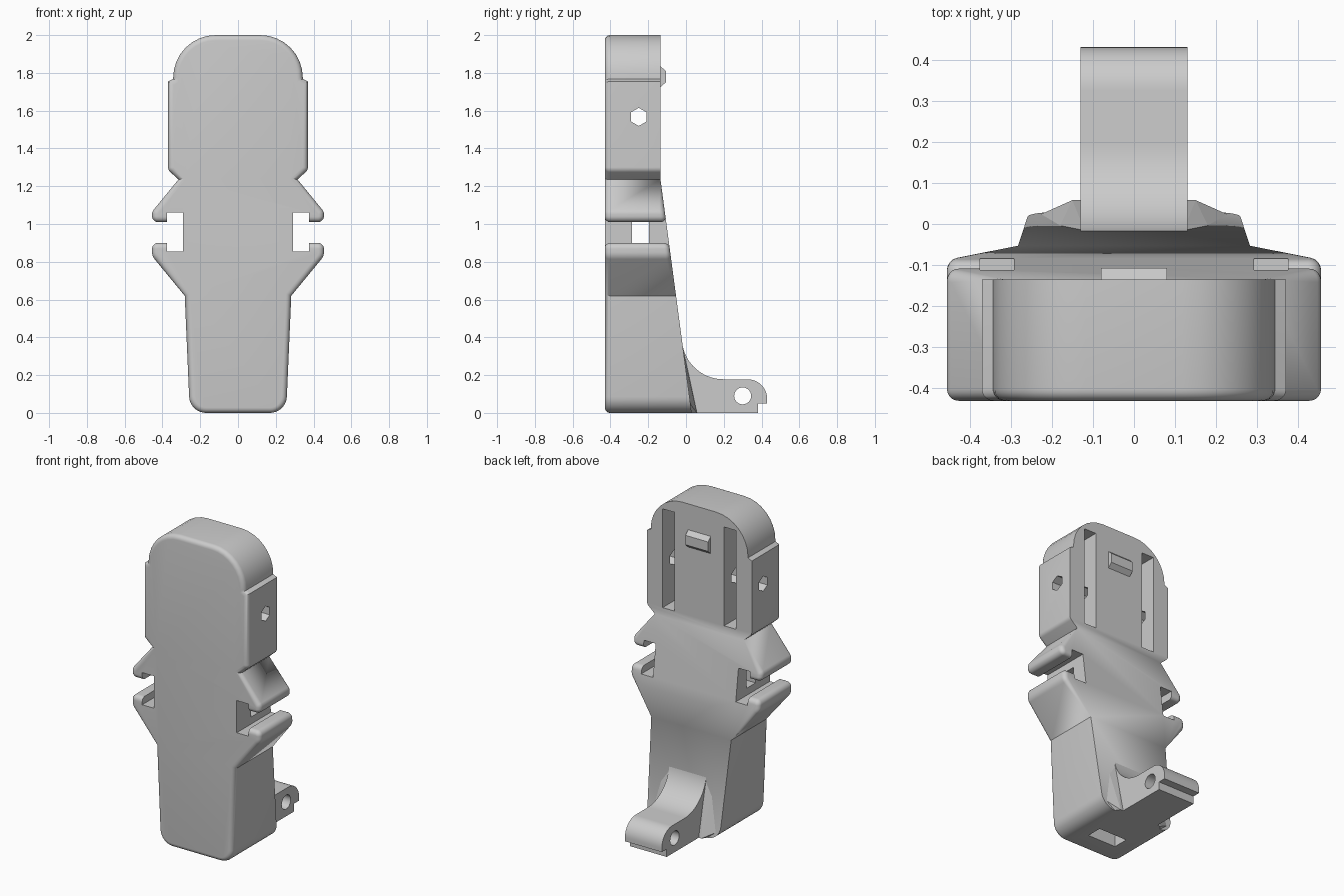
import bpy, bmesh, math
from mathutils import Vector

cube = bpy.data.objects.get("Cube")
if cube:
    bpy.data.objects.remove(cube, do_unlink=True)

grey = bpy.data.materials.new("plain_grey")
grey.use_nodes = True
colour = (0.6, 0.6, 0.6, 1)
grey.diffuse_color = colour
grey.node_tree.nodes["Principled BSDF"].inputs["Base Color"].default_value = colour


def finish(bm, name):
    bmesh.ops.recalc_face_normals(bm, faces=bm.faces)
    mesh = bpy.data.meshes.new(name)
    bm.to_mesh(mesh)
    bm.free()
    mesh.materials.append(grey)
    ob = bpy.data.objects.new(name, mesh)
    bpy.context.collection.objects.link(ob)
    return ob


def rounded(corners, steps=8):
    """Turn (u, v, radius) corners into an outline with arcs."""
    out = []
    for i, (u, v, r) in enumerate(corners):
        p = Vector((u, v))
        if not r:
            out.append(p)
            continue
        a = (Vector(corners[i - 1][:2]) - p).normalized()
        b = (Vector(corners[(i + 1) % len(corners)][:2]) - p).normalized()
        half = a.angle(b) / 2
        centre = p + (a + b).normalized() * r / math.sin(half)
        start = p + a * r / math.tan(half) - centre
        end = p + b * r / math.tan(half) - centre
        sweep = start.angle_signed(end)
        for k in range(steps + 1):
            t = -sweep * k / steps
            c, s = math.cos(t), math.sin(t)
            out.append(centre + Vector((start.x * c - start.y * s, start.x * s + start.y * c)))
    return out


def inward(outline):
    """Mitred inward direction at each point of a counter-clockwise outline."""
    dirs = []
    for i, p in enumerate(outline):
        d1 = (p - outline[i - 1]).normalized()
        d2 = (outline[(i + 1) % len(outline)] - p).normalized()
        n1, n2 = Vector((-d1.y, d1.x)), Vector((-d2.y, d2.x))
        dirs.append((n1 + n2) / (1 + n1.dot(n2)))
    return dirs


def bridge(bm, a, b):
    n = len(a)
    for i in range(n):
        j = (i + 1) % n
        bm.faces.new((a[i], a[j], b[j], b[i]))


def prism(outline, place, low, high):
    """Extrude a 2D outline between two depths; place maps (u, v, depth) to 3D."""
    bm = bmesh.new()
    ends = [[bm.verts.new(place(u, v, d)) for u, v in outline] for d in (low, high)]
    for end in ends:
        bm.faces.new(end)
    bridge(bm, *ends)
    return bm


def facing_x(u, v, d):
    return (d, u, v)


def facing_y(u, v, d):
    return (u, d, v)


def block(name, x, y, z):
    rect = [(x[0], z[0]), (x[1], z[0]), (x[1], z[1]), (x[0], z[1])]
    return finish(prism(rect, facing_y, *y), name)


def ring(y, z, r, n):
    return [(y + r * math.sin(math.tau * k / n), z + r * math.cos(math.tau * k / n))
            for k in range(n)]


def cut(ob, cutter):
    cutter.hide_render = True
    mod = ob.modifiers.new("cut", "BOOLEAN")
    mod.operation = "DIFFERENCE"
    mod.solver = "EXACT"
    mod.object = cutter
    bpy.ops.object.select_all(action="DESELECT")
    bpy.context.view_layer.objects.active = ob
    ob.select_set(True)
    bpy.ops.object.modifier_apply(modifier=mod.name)
    bpy.data.objects.remove(cutter, do_unlink=True)


def smooth(ob):
    bpy.ops.object.select_all(action="DESELECT")
    bpy.context.view_layer.objects.active = ob
    ob.select_set(True)
    bpy.ops.object.shade_smooth_by_angle(angle=math.radians(32))


# Body silhouette: half outline from bottom to top, mirrored
FRONT, BACK, WAIST, RIM, STEPS = -0.43, -0.135, 1.236, 0.028, 5
half = [(0.255, 0, 0.09), (0.282, 0.62, 0), (0.455, 0.83, 0.06), (0.455, 0.9, 0.032),
        (0.345, 0.9, 0), (0.345, 1.01, 0), (0.455, 1.01, 0.032), (0.455, 1.065, 0.04),
        (0.315, WAIST, 0), (0.37, 1.285, 0.035), (0.37, 1.755, 0), (0.343, 1.768, 0),
        (0.343, 2, 0.225)]
outline = rounded(half + [(-x, z, r) for x, z, r in reversed(half)])
dirs = inward(outline)


def back(z):
    return BACK + max(0, 0.165 * (WAIST - z) / WAIST)


# Rounded front rim, then the rear rim that is rounded only on the wings
bm = bmesh.new()
rings = []
for k in range(STEPS + 1):
    t = math.pi / 2 * k / STEPS
    y = FRONT + RIM * (1 - math.sin(t))
    pts = [p + d * RIM * (1 - math.cos(t)) for p, d in zip(outline, dirs)]
    rings.insert(0, [bm.verts.new((p.x, y, p.y)) for p in pts])
for k in range(STEPS + 1):
    t = math.pi / 2 * k / STEPS
    loop = []
    for p, d in zip(outline, dirs):
        w = RIM if 0.63 < p.y < 1.23 else 0
        q = p + d * w * (1 - math.cos(t))
        loop.append(bm.verts.new((q.x, back(q.y) - w * (1 - math.sin(t)), q.y)))
    rings.append(loop)
for a, b in zip(rings, rings[1:]):
    bridge(bm, a, b)
bm.faces.new(rings[0])
rear = rings[-1]
i, j = [n for n, p in enumerate(outline) if abs(p.y - WAIST) < 1e-5]
bm.faces.new(rear[i:j + 1])
bm.faces.new(rear[j:] + rear[:i + 1])
bmesh.ops.remove_doubles(bm, verts=bm.verts[:], dist=1e-5)
body = finish(bm, "body")

# Side notches, cross slot, back slots, pin hole and bottom pocket
for s in (-1, 1):
    cut(body, block("notch_cutter", sorted((s * 0.292, s * 0.375)), (-0.6, 0.2), (0.855, 1.06)))
    cut(body, block("slot_cutter", (s * 0.217 - 0.042, s * 0.217 + 0.042),
                    (-0.36, 0), (1.29, 1.92)))
cut(body, block("cross_cutter", (-0.6, 0.6), (-0.285, -0.195), (0.9, 1.01)))
cut(body, finish(prism(ring(-0.25, 1.567, 0.048, 6), facing_x, -0.6, 0.6), "pin_cutter"))
cut(body, block("pocket_cutter", (-0.1, 0.1), (-0.29, -0.19), (-0.1, 0.3)))
smooth(body)

# Rear foot with a concave top, a rounded toe and a round hole
foot_side = rounded([(-0.1, 0, 0), (0.38, 0, 0), (0.38, 0.05, 0), (0.43, 0.05, 0),
                     (0.43, 0.178, 0.105), (0.005, 0.178, 0.22), (-0.024, 0.4, 0),
                     (-0.1, 0.4, 0)], 14)
foot = finish(prism(foot_side, facing_x, -0.13, 0.13), "foot")
cut(foot, finish(prism(ring(0.3, 0.09, 0.045, 24), facing_x, -0.3, 0.3), "foot_cutter"))
smooth(foot)

# Flare that blends the foot into the sloping back
bm = bmesh.new()
for s in (-1, 1):
    for p in ((0.235, 0.02, 0.05), (0.17, 0.029, 0), (0.15, 0.058, 0), (0.12, 0.058, 0),
              (0.12, -0.1, 0), (0.19, -0.025, 0.34), (0.12, -0.015, 0.34)):
        bm.verts.new((s * p[0], p[1], p[2]))
bmesh.ops.convex_hull(bm, input=bm.verts[:])
finish(bm, "foot_flare")

# Latch bump on the upper back
bump_side = [(-0.15, 1.725), (BACK, 1.725), (-0.107, 1.75), (-0.107, 1.81),
             (BACK, 1.835), (-0.15, 1.835)]
finish(prism(bump_side, facing_x, -0.08, 0.08), "latch_bump")
